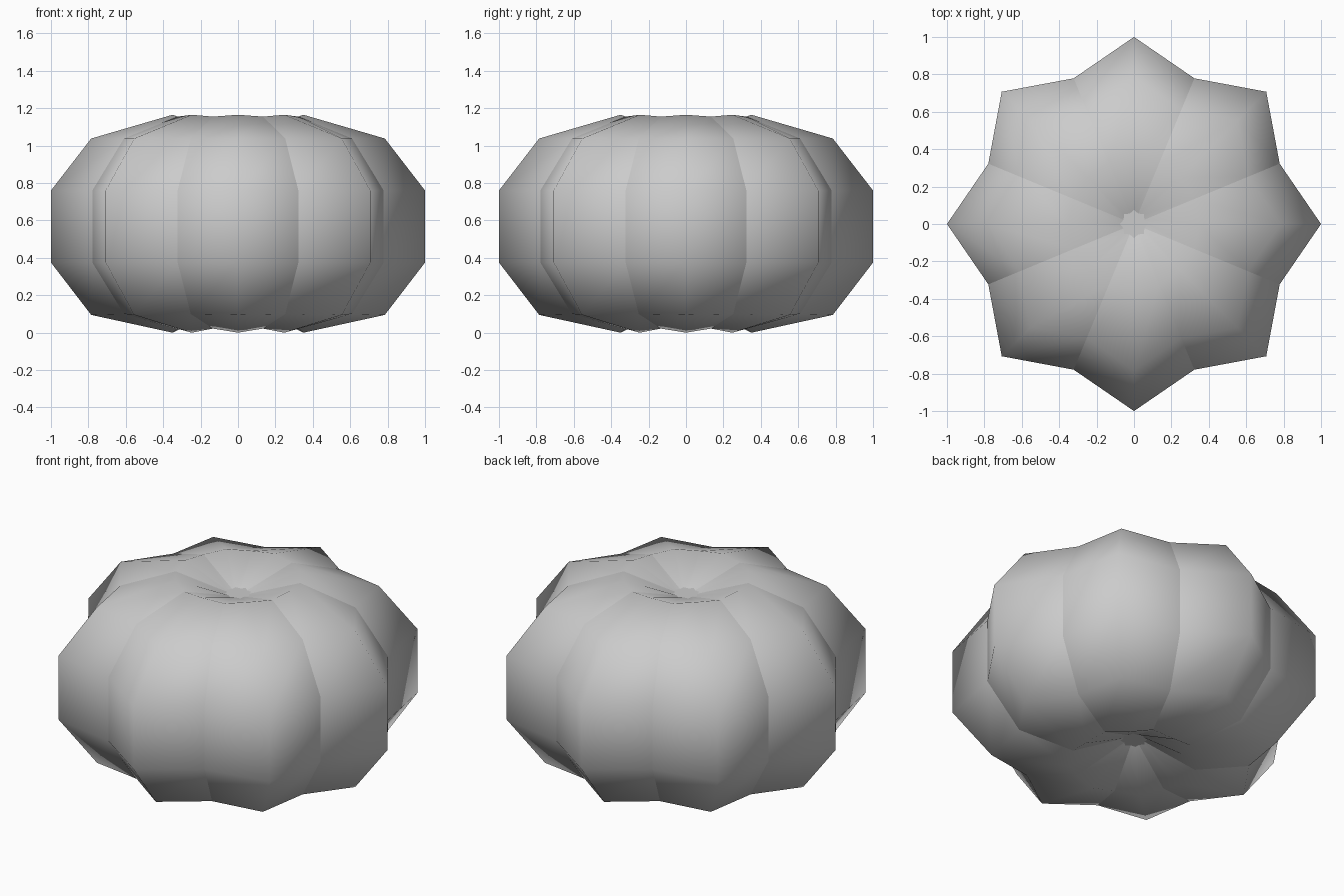
import bpy, bmesh, math

if "Cube" in bpy.data.objects:
    bpy.data.objects.remove(bpy.data.objects["Cube"])

SIDES = 16  # eight ribs alternating with eight grooves

# Ring profile, bottom to top: rib radius, rib z, groove radius, groove z
PROFILE = [
    (0.075, 0.15, 0.06, 0.15),
    (0.35, 0.0, 0.35, 0.022),
    (0.785, 0.095, 0.66, 0.10),
    (1.0, 0.375, 0.843, 0.375),
    (1.0, 0.76, 0.843, 0.76),
    (0.785, 1.038, 0.66, 1.038),
    (0.35, 1.165, 0.35, 1.155),
    (0.075, 1.06, 0.06, 1.06),
]

bm = bmesh.new()
rings = []
for rib_r, rib_z, groove_r, groove_z in PROFILE:
    ring = []
    for i in range(SIDES):
        a = 2 * math.pi * i / SIDES
        r, z = (groove_r, groove_z) if i % 2 else (rib_r, rib_z)
        ring.append(bm.verts.new((r * math.cos(a), r * math.sin(a), z)))
    rings.append(ring)

# Ribbed skin
for low, high in zip(rings, rings[1:]):
    for i in range(SIDES):
        j = (i + 1) % SIDES
        bm.faces.new((low[i], low[j], high[j], high[i])).smooth = True

# Creases along the grooves
for low, high in zip(rings, rings[1:]):
    for i in range(1, SIDES, 2):
        bm.edges.get((low[i], high[i])).smooth = False

# Small flat discs at the bottom and top dimples
for cap in (list(reversed(rings[0])), rings[-1]):
    face = bm.faces.new(cap)
    for e in face.edges:
        e.smooth = False

bmesh.ops.recalc_face_normals(bm, faces=bm.faces)
mesh = bpy.data.meshes.new("pumpkin_body")
bm.to_mesh(mesh)
bm.free()
body = bpy.data.objects.new("pumpkin_body", mesh)
bpy.context.collection.objects.link(body)
